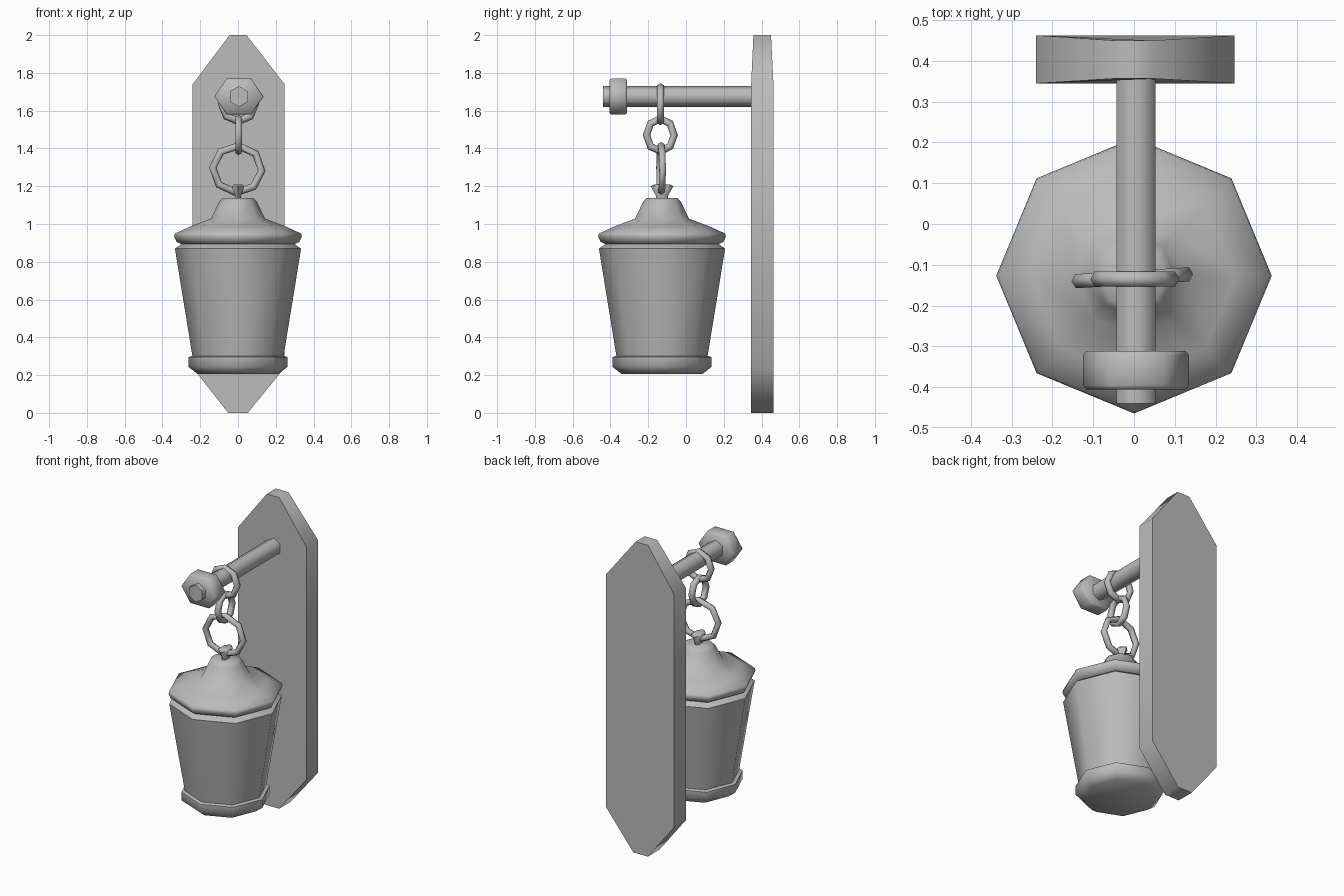
import bpy, bmesh, math
from mathutils import Matrix, Vector

cube = bpy.data.objects.get("Cube")
if cube:
    bpy.data.objects.remove(cube, do_unlink=True)

metal = bpy.data.materials.new("grey_metal")
metal.use_nodes = True
GREY = (0.5, 0.5, 0.5, 1)
metal.diffuse_color = GREY
metal.node_tree.nodes["Principled BSDF"].inputs["Base Color"].default_value = GREY

AXIS_Y = -0.127   # hanging axis of the lantern
ROD_Z = 1.675


def finish(name, bm, angle=65):
    bmesh.ops.recalc_face_normals(bm, faces=bm.faces)
    mesh = bpy.data.meshes.new(name)
    bm.to_mesh(mesh)
    bm.free()
    mesh.materials.append(metal)
    ob = bpy.data.objects.new(name, mesh)
    bpy.context.collection.objects.link(ob)
    bpy.ops.object.select_all(action='DESELECT')
    ob.select_set(True)
    bpy.context.view_layer.objects.active = ob
    bpy.ops.object.shade_smooth_by_angle(angle=math.radians(angle))
    return ob


def loft(name, profile, sides, matrix, turn=0.0, angle=65):
    """Stack polygon rings from (radius, height) pairs and cap both ends."""
    bm = bmesh.new()
    rings = []
    for r, h in profile:
        ring = []
        for i in range(sides):
            a = math.tau * i / sides + turn
            ring.append(bm.verts.new(matrix @ Vector((r * math.cos(a), r * math.sin(a), h))))
        rings.append(ring)
    for low, high in zip(rings, rings[1:]):
        for i in range(sides):
            j = (i + 1) % sides
            bm.faces.new((low[i], low[j], high[j], high[i]))
    bm.faces.new(rings[0])
    bm.faces.new(rings[-1])
    return finish(name, bm, angle)


def link(name, center, rx, rz, tube, spin, tilt=0.0):
    """Eight-sided chain link standing upright, spun about z."""
    bm = bmesh.new()
    n, m = 8, 6
    mat = Matrix.Translation(center) @ Matrix.Rotation(spin, 4, 'Z') @ Matrix.Rotation(tilt, 4, 'Y')
    grid = []
    for i in range(n):
        a = math.tau * i / n
        row = []
        for k in range(m):
            b = math.tau * k / m
            off = tube * math.cos(b)
            row.append(bm.verts.new(mat @ Vector((
                (rx + off) * math.cos(a), tube * math.sin(b), (rz + off) * math.sin(a)))))
        grid.append(row)
    for i in range(n):
        for k in range(m):
            p, q = grid[i], grid[(i + 1) % n]
            bm.faces.new((p[k], q[k], q[(k + 1) % m], p[(k + 1) % m]))
    return finish(name, bm)


# Wall plate: pointed outline, a little thinner at the top
outline = [(-0.045, 2), (0.045, 2), (0.247, 1.74), (0.247, 0.24),
           (0.052, 0), (-0.052, 0), (-0.24, 0.24), (-0.24, 1.74)]
bm = bmesh.new()
front = [bm.verts.new((x, 0.357 if z == 2 else 0.345, z)) for x, z in outline]
back = [bm.verts.new((x, 0.45 if z == 2 else 0.463, z)) for x, z in outline]
bm.faces.new(front)
bm.faces.new(back)
for i in range(len(outline)):
    j = (i + 1) % len(outline)
    bm.faces.new((front[i], front[j], back[j], back[i]))
finish("wall_plate", bm)

# Rod and end nut point along y
along_y = Matrix.Translation((0.005, 0, ROD_Z)) @ Matrix.Rotation(math.pi / 2, 4, 'X')
loft("hanging_rod", [(0.055, -0.36), (0.055, 0.44)], 6, along_y, math.pi / 6)
loft("end_nut", [(0.122, 0.312), (0.13, 0.322), (0.13, 0.396), (0.122, 0.406)], 6,
     along_y @ Matrix.Diagonal((1, 0.84, 1, 1)))

# Chain
quarter = math.pi / 2
link("upper_link", (0.002, -0.135, 1.634), 0.088, 0.09, 0.021, 0)
link("middle_link", (0.003, -0.136, 1.471), 0.073, 0.086, 0.02, quarter)
link("lower_link", (-0.004, -0.132, 1.29), 0.13, 0.124, 0.02, 0.06, 0.06)

# Lantern, eight sided
hang = Matrix.Translation((0, AXIS_Y, 0))
loft("lantern_base", [(0.215, 0.207), (0.262, 0.243), (0.262, 0.296), (0.235, 0.304)], 8, hang)
loft("lantern_body", [(0.238, 0.28), (0.334, 0.87), (0.29, 0.9)], 8, hang, angle=50)
loft("lantern_roof", [(0.29, 0.888), (0.325, 0.905), (0.338, 0.932), (0.334, 0.95),
                      (0.25, 0.988), (0.143, 1.028), (0.1, 1.118), (0.08, 1.138)], 8, hang)

# Flared stud that holds the chain
loft("roof_stud", [(0.03, 1.12), (0.032, 1.15), (0.06, 1.2), (0.045, 1.208)], 6,
     hang @ Matrix.Diagonal((0.6, 1, 1, 1)), math.pi / 6)
